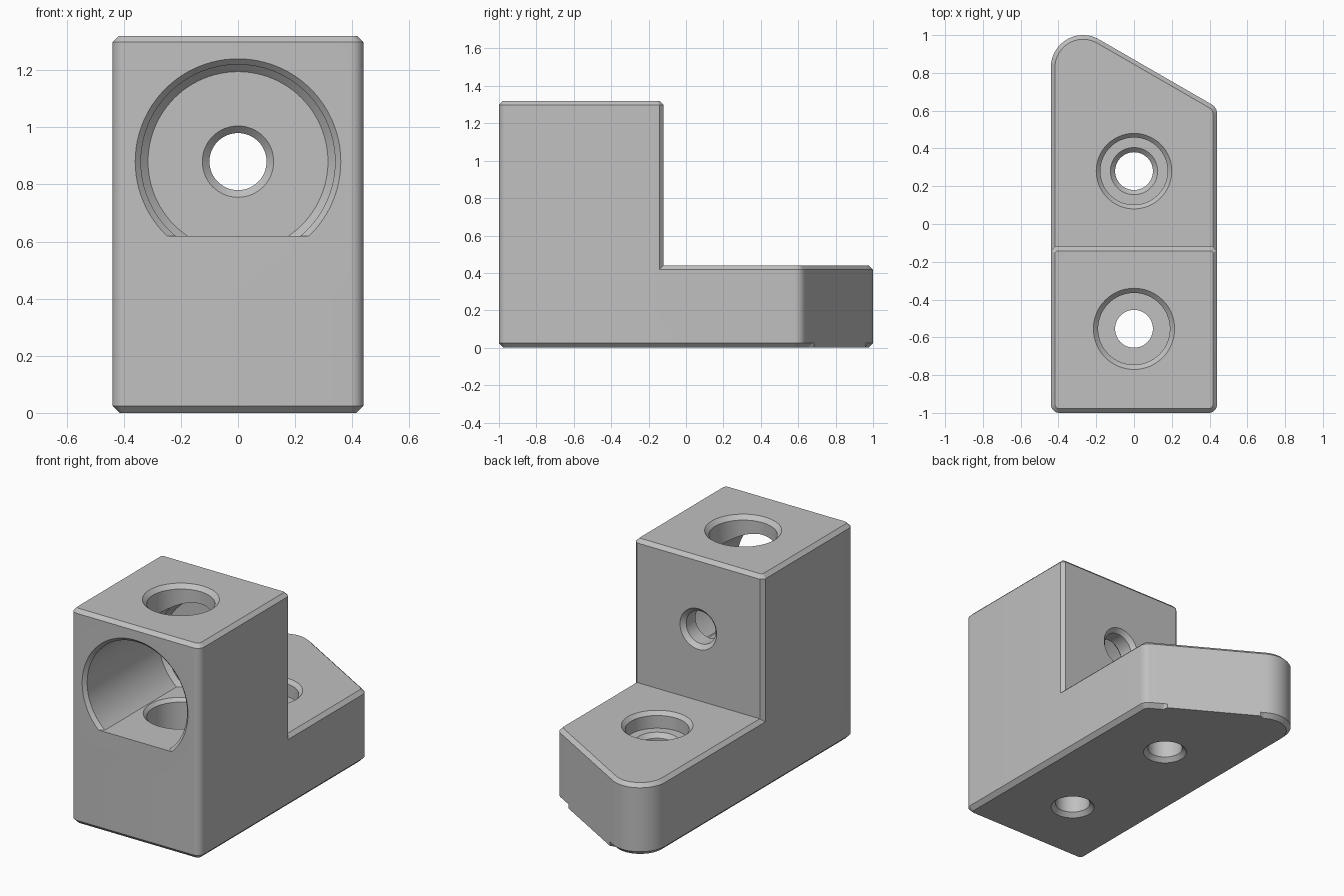
import bpy
import bmesh
from math import cos, sin, radians, pi
from mathutils import Matrix, Vector

if "Cube" in bpy.data.objects:
    bpy.data.objects.remove(bpy.data.objects["Cube"], do_unlink=True)

HALF = 0.44        # half width
FOOT_TOP = 0.44
TOWER_TOP = 1.32
TOWER_BACK = -0.12
BEVEL = 0.022

grey = bpy.data.materials.new("plain_grey")
grey.use_nodes = True
grey.diffuse_color = (0.53, 0.53, 0.53, 1)
grey.node_tree.nodes["Principled BSDF"].inputs["Base Color"].default_value = grey.diffuse_color


def make_object(name, bm):
    bmesh.ops.recalc_face_normals(bm, faces=bm.faces[:])
    mesh = bpy.data.meshes.new(name)
    bm.to_mesh(mesh)
    bm.free()
    mesh.materials.append(grey)
    obj = bpy.data.objects.new(name, mesh)
    bpy.context.collection.objects.link(obj)
    return obj


def skin(bm, rings):
    """Join stacked rings of points into a capped solid."""
    rings = [[bm.verts.new(p) for p in ring] for ring in rings]
    n = len(rings[0])
    for low, high in zip(rings, rings[1:]):
        for i in range(n):
            j = (i + 1) % n
            bm.faces.new((low[i], low[j], high[j], high[i]))
    bm.faces.new(rings[0][::-1])
    bm.faces.new(rings[-1])


def arc(x, y, r, start, end, steps=8):
    angles = [radians(start + (end - start) * i / steps) for i in range(steps + 1)]
    return [Vector((x + r * cos(a), y + r * sin(a))) for a in angles]


def inset(outline, amount, keep=()):
    """Offset a counter-clockwise outline inward, leaving kept points in place."""
    result = []
    for i, p in enumerate(outline):
        a = (p - outline[i - 1]).normalized()
        b = (outline[(i + 1) % len(outline)] - p).normalized()
        na, nb = Vector((-a.y, a.x)), Vector((-b.y, b.x))
        shift = (na + nb) / (1 + na.dot(nb))
        result.append(p.copy() if i in keep else p + shift * amount)
    return result


def prism(name, levels):
    bm = bmesh.new()
    skin(bm, [[(p.x, p.y, z) for p in ring] for z, ring in levels])
    return make_object(name, bm)


def lathe(name, profile, matrix, floor=None, sides=64):
    """Turned cutter from (radius, height) pairs, optionally cut flat below."""
    bm = bmesh.new()
    skin(bm, [[(r * cos(2 * pi * i / sides), r * sin(2 * pi * i / sides), h)
               for i in range(sides)] for r, h in profile])
    bm.transform(matrix)
    if floor is not None:
        cut = bmesh.ops.bisect_plane(bm, geom=bm.verts[:] + bm.edges[:] + bm.faces[:],
                                     plane_co=(0, 0, floor), plane_no=(0, 0, 1),
                                     clear_inner=True)
        edges = [e for e in cut["geom_cut"] if isinstance(e, bmesh.types.BMEdge)]
        bmesh.ops.contextual_create(bm, geom=edges)
    return make_object(name, bm)


def combine(body, other, operation):
    mod = body.modifiers.new(other.name, 'BOOLEAN')
    mod.operation, mod.solver, mod.object = operation, 'EXACT', other
    bpy.context.view_layer.objects.active = body
    bpy.ops.object.modifier_apply(modifier=mod.name)
    bpy.data.objects.remove(other, do_unlink=True)


# Outline: small front rounds, slanted rear edge, large rear round
r = 0.045
front = arc(-HALF + r, -1 + r, r, 180, 270) + arc(HALF - r, -1 + r, r, 270, 360)
small = arc(0.38, 0.582, 0.06, 0, 60)
large = arc(-0.27, 0.83, 0.17, 60, 180, 20)
slant = [small[-1].lerp(large[0], t) for t in (0.12, 0.15, 0.95, 0.98)]
outline = front + small + slant + large
first = len(front) + len(small)

# Base slab: lower bevel stops along the slanted edge
body = prism("bracket_body", [
    (0, inset(outline, 0.025, keep=(first + 1, first + 2))),
    (0.025, outline),
    (FOOT_TOP - BEVEL, outline),
    (FOOT_TOP, inset(outline, BEVEL))])

# Upright block with bevelled top and rear edges
rear = [Vector(p) for p in ((HALF, TOWER_BACK - BEVEL), (HALF - BEVEL, TOWER_BACK),
                            (BEVEL - HALF, TOWER_BACK), (-HALF, TOWER_BACK - BEVEL))]
block = front + rear
tower = prism("upright_block", [
    (0.2, block), (TOWER_TOP - BEVEL, block), (TOWER_TOP, inset(block, BEVEL))])
combine(body, tower, 'UNION')

# Large front bore with a flat floor, and its rear through hole
BORE_BACK = -0.26
along_y = Matrix.Translation((0, 0, 0.88)) @ Matrix.Rotation(-pi / 2, 4, 'X')
bore = lathe("front_bore", [(0.38, -1.02), (0.34, -0.98), (0.34, BORE_BACK - 0.025),
                            (0.315, BORE_BACK)], along_y, floor=0.62, sides=96)
rear_hole = lathe("rear_hole", [(0.145, BORE_BACK - 0.02), (0.1, BORE_BACK + 0.025),
                                (0.1, TOWER_BACK - 0.025), (0.145, TOWER_BACK + 0.02)], along_y)

# Counterbored screw holes through the upright block and the foot
SEAT = 0.34
tower_y = Matrix.Translation((0, -0.555, 0))
foot_y = Matrix.Translation((0, 0.28, 0))
tower_bore = lathe("tower_counterbore", [
    (0.19, SEAT), (0.19, 0.6), (0.21, 0.62), (0.19, 0.64), (0.19, TOWER_TOP - 0.025),
    (0.235, TOWER_TOP + 0.02)], tower_y)
tower_hole = lathe("tower_screw_hole", [(0.145, -0.02), (0.1, 0.025), (0.1, SEAT + 0.05)],
                   tower_y)
foot_bore = lathe("foot_counterbore", [
    (0.178, SEAT), (0.178, FOOT_TOP - 0.022), (0.22, FOOT_TOP + 0.02)], foot_y)
foot_hole = lathe("foot_screw_hole", [
    (0.145, -0.02), (0.1, 0.025), (0.1, SEAT - 0.025), (0.135, SEAT + 0.01)], foot_y)

for cutter in (bore, rear_hole, tower_bore, tower_hole, foot_bore, foot_hole):
    combine(body, cutter, 'DIFFERENCE')

bpy.ops.object.select_all(action='DESELECT')
body.select_set(True)
bpy.context.view_layer.objects.active = body
bpy.ops.object.shade_smooth_by_angle(angle=radians(25))
